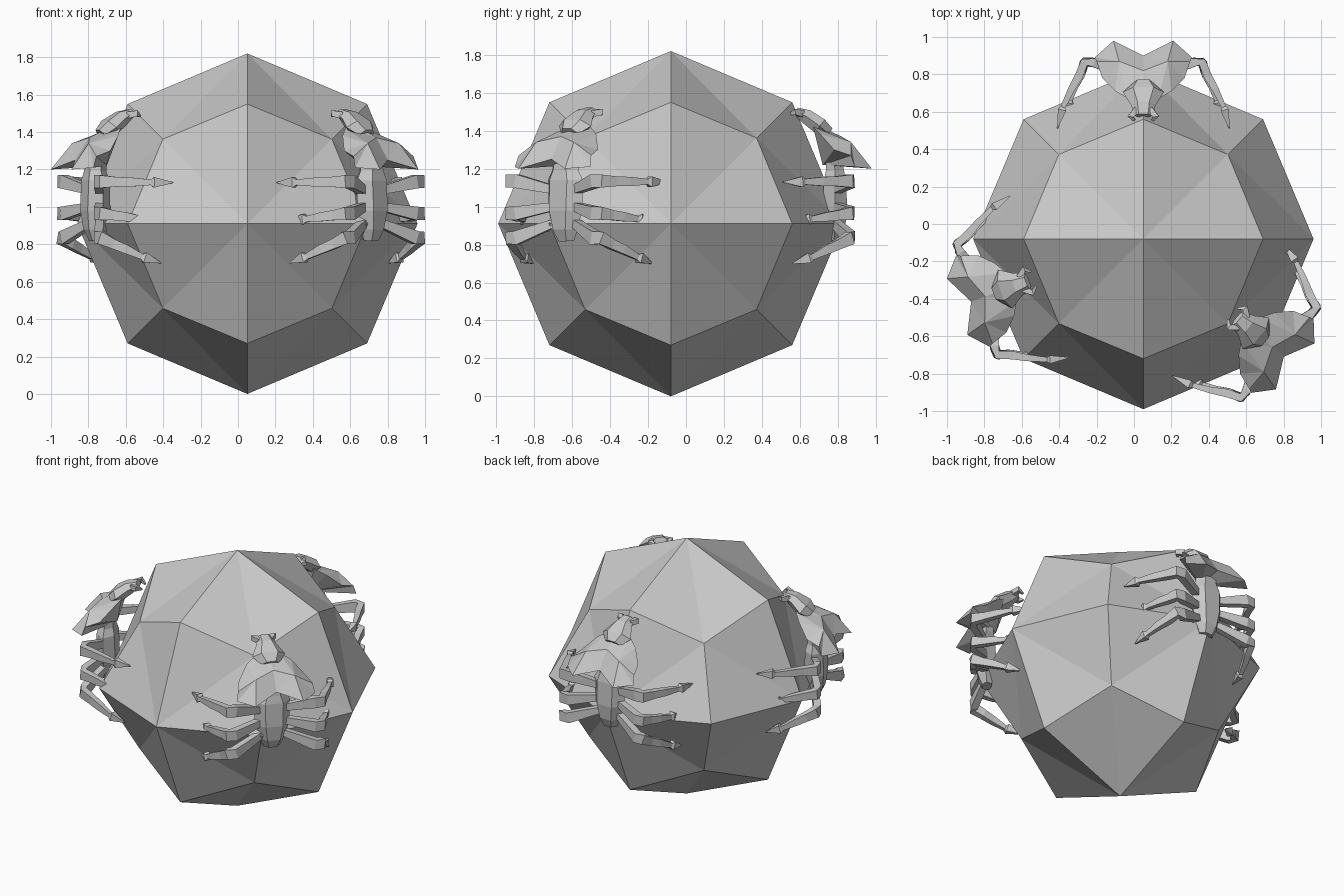
import bpy, bmesh, math
from mathutils import Vector, Matrix

if "Cube" in bpy.data.objects:
    bpy.data.objects.remove(bpy.data.objects["Cube"])

CENTRE = Vector((0.05, -0.08, 0))
X, Z = Vector((1, 0, 0)), Vector((0, 0, 1))

grey = bpy.data.materials.new("stone_grey")
grey.diffuse_color = (0.58, 0.58, 0.58, 1)
grey.use_nodes = True
grey.node_tree.nodes["Principled BSDF"].inputs["Base Color"].default_value = grey.diffuse_color


def finish(bm, name, angle=90):
    """Make an object, turned about the boulder's upright axis."""
    bmesh.ops.recalc_face_normals(bm, faces=bm.faces)
    bm.transform(Matrix.Translation(CENTRE) @ Matrix.Rotation(math.radians(angle - 90), 4, 'Z'))
    me = bpy.data.meshes.new(name)
    bm.to_mesh(me)
    bm.free()
    me.materials.append(grey)
    ob = bpy.data.objects.new(name, me)
    bpy.context.collection.objects.link(ob)


def loft(bm, sections, ref, sides=4):
    """Skin rings along a path; section = (point, half size along ref, half size across)."""
    pts = [Vector(s[0]) for s in sections]
    turn = math.pi / 4 if sides == 4 else 0
    rings = []
    for i, (p, a, b) in enumerate(sections):
        d = (pts[min(i + 1, len(pts) - 1)] - pts[max(i - 1, 0)]).normalized()
        u = (ref - d * ref.dot(d)).normalized()
        v = d.cross(u)
        k = math.sqrt(2) if sides == 4 else 1
        rings.append([bm.verts.new(pts[i] + k * (u * a * math.cos(w) + v * b * math.sin(w)))
                      for w in (turn + j * math.tau / sides for j in range(sides))])
    for r, s in zip(rings, rings[1:]):
        for j in range(sides):
            n = (j + 1) % sides
            bm.faces.new((r[j], r[n], s[n], s[j]))
    bm.faces.new(rings[0])
    bm.faces.new(rings[-1])


# Boulder: 26-point faceted ball, triangles running axis point -> edge point -> corner
bm = bmesh.new()
size = {1: 0.91, 2: 0.64, 3: 0.452}
ball = {}
grid = (-1, 0, 1)
for x in grid:
    for y in grid:
        for z in grid:
            n = abs(x) + abs(y) + abs(z)
            if n:
                ball[x, y, z] = bm.verts.new(Vector((x, y, z)) * size[n] + Vector((0, 0, 0.91)))
for axis in range(3):
    for s in (-1, 1):
        for o in (1, 2):
            for e in (-1, 1):
                for f in (-1, 1):
                    a, b, c = [0] * 3, [0] * 3, [0] * 3
                    a[axis] = b[axis] = c[axis] = s
                    p, q = (axis + o) % 3, (axis + 3 - o) % 3
                    b[p] = c[p] = e
                    c[q] = f
                    bm.faces.new([ball[tuple(k)] for k in (a, b, c)])
finish(bm, "boulder")


# Insect parts use x = sideways, y = distance out from the axis, z = up
def head(angle):
    bm = bmesh.new()
    loft(bm, [((0, .83, 1.385), .06, .04), ((0, .785, 1.425), .11, .05),
              ((0, .715, 1.475), .065, .045), ((0, .66, 1.505), .05, .022)], X, 6)
    for s in (-1, 1):      # jaws
        loft(bm, [((s * .035, .69, 1.49), .018, .018), ((s * .068, .655, 1.50), .016, .016),
                  ((s * .04, .625, 1.485), .005, .005)], Z)
    finish(bm, "insect_head", angle)


def thorax(angle):
    half = [(.08, .75, 1.42), (.15, .79, 1.38), (.22, .86, 1.30), (.25, .95, 1.27),
            (.26, .97, 1.21), (.16, 1.06, 1.20)]
    rim = [(0, .77, 1.43)] + half + [(0, .98, 1.25)] + [(-x, y, z) for x, y, z in half[::-1]]
    bm = bmesh.new()
    ring = [bm.verts.new(p) for p in rim]
    outer = [bm.verts.new(p) for p in ((0, .90, 1.37), (.13, .95, 1.34), (-.13, .95, 1.34))]
    inner = bm.verts.new((0, .80, 1.22))
    n = len(ring)
    for i in range(n):
        a, b = ring[i], ring[(i + 1) % n]
        bm.faces.new((b, a, inner))
        side = outer[1] if 1 <= i < 7 else outer[2] if 7 <= i < 13 else outer[0]
        if i in (0, 13):
            side = outer[0]
        bm.faces.new((a, b, side))
    # fill between the two humps and the spine
    for hump, shoulder in ((outer[1], ring[1]), (outer[2], ring[13])):
        bm.faces.new((shoulder, hump, outer[0]))
        bm.faces.new((hump, ring[7], outer[0]))
    finish(bm, "insect_thorax", angle)


def abdomen(angle):
    bm = bmesh.new()
    loft(bm, [((0, .86, 1.26), .08, .05), ((0, .865, 1.19), .09, .055),
              ((0, .865, 1.14), .12, .068), ((0, .865, .98), .115, .075),
              ((0, .865, .88), .085, .06), ((0, .86, .82), .055, .035)], X, 6)
    finish(bm, "insect_abdomen", angle)


def legs(angle):
    # heights of root, elbow, tip, then how far the tip is pulled in
    for name, z0, z1, z2, pull in (("front", 1.09, 1.135, 1.13, 0),
                                   ("middle", 1.0, .965, .925, .05),
                                   ("rear", .91, .835, .70, .05)):
        bm = bmesh.new()
        for s in (-1, 1):
            def at(x, y, f):
                return (s * (x - pull * f), y + pull * f, z1 + (z2 - z1) * f)
            loft(bm, [((s * .08, .87, z0), .022, .022),
                      ((s * .27, .945, z1), .036, .024),
                      (at(.315, .945, 0), .034, .022),
                      (at(.345, .87, .25), .026, .022),
                      (at(.385, .80, .45), .024, .018),
                      (at(.43, .705, .75), .015, .013),
                      (at(.435, .69, .78), .028, .022),
                      (at(.46, .59, 1), .002, .002)], Z)
        finish(bm, "insect_%s_legs" % name, angle)


# Three insects climbing around the boulder
for angle in (90, 200, -40):
    for part in (head, thorax, abdomen, legs):
        part(angle)
